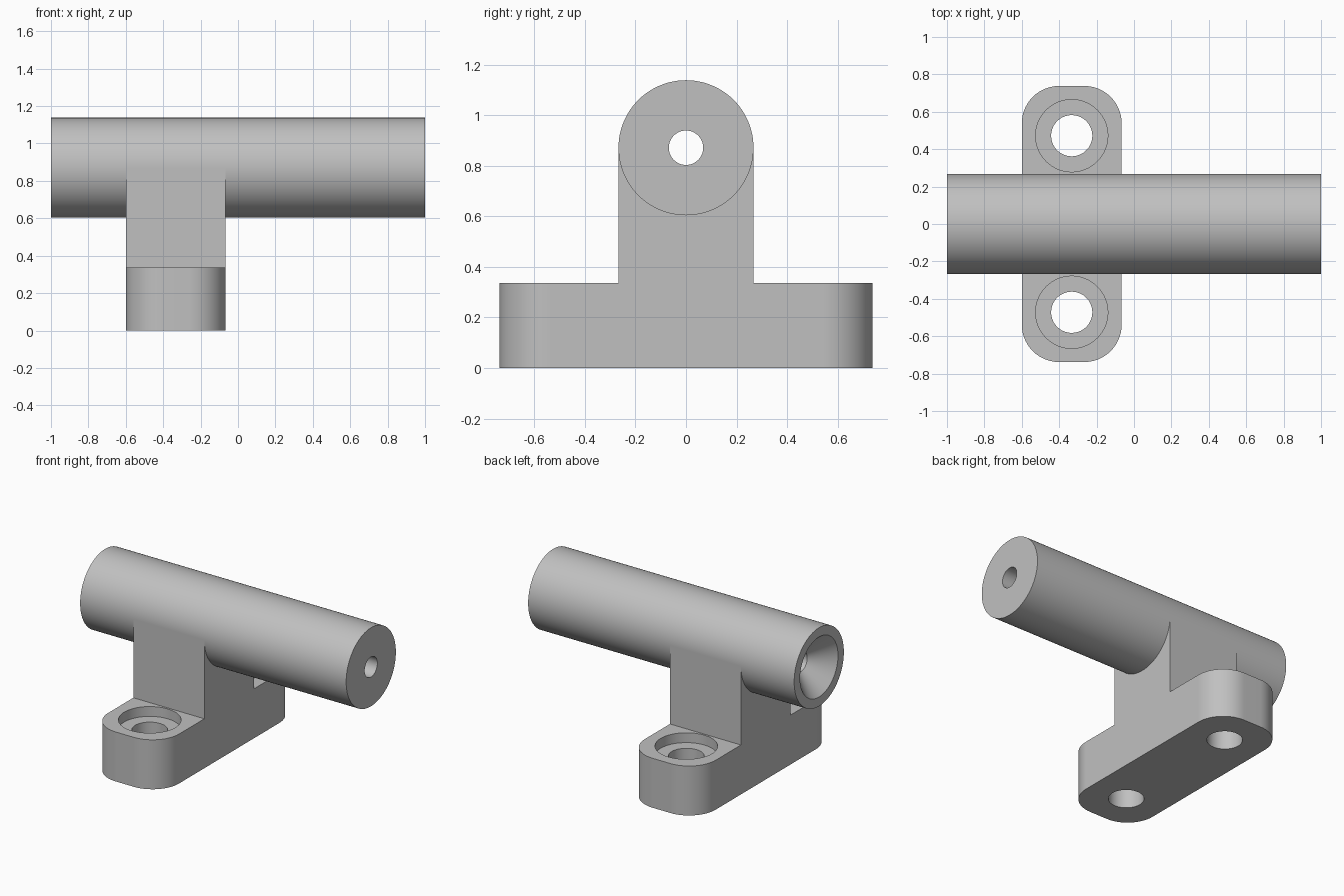
import bpy, bmesh, math
from mathutils import Matrix, Vector

cube = bpy.data.objects.get("Cube")
if cube:
    bpy.data.objects.remove(cube, do_unlink=True)

# Shared dimensions
BAR_R, BAR_Z, BORE_R = 0.267, 0.871, 0.068
MOUNT_X, MOUNT_W = -0.333, 0.534
BASE_Y, BASE_H, CORNER = 0.738, 0.336, 0.2
BOLT_Y, BOLT_R, HEAD_R, HEAD_DEPTH = 0.472, 0.11, 0.193, 0.067

grey = bpy.data.materials.new("light grey")
grey.use_nodes = True
colour = (0.53, 0.53, 0.53, 1)
grey.diffuse_color = colour
grey.node_tree.nodes["Principled BSDF"].inputs["Base Color"].default_value = colour


def make_object(name, bm):
    bmesh.ops.remove_doubles(bm, verts=bm.verts, dist=1e-5)
    bmesh.ops.recalc_face_normals(bm, faces=bm.faces)
    mesh = bpy.data.meshes.new(name)
    bm.to_mesh(mesh)
    bm.free()
    mesh.materials.append(grey)
    obj = bpy.data.objects.new(name, mesh)
    bpy.context.collection.objects.link(obj)
    return obj


def lathe(name, profile, closed):
    """Revolve (height, radius) points about the z axis."""
    bm = bmesh.new()
    verts = [bm.verts.new((r, 0, h)) for h, r in profile]
    edges = [bm.edges.new(pair) for pair in zip(verts, verts[1:])]
    if closed:
        edges.append(bm.edges.new((verts[-1], verts[0])))
    bmesh.ops.spin(bm, geom=verts + edges, cent=(0, 0, 0), axis=(0, 0, 1),
                   angle=math.tau, steps=96)
    return make_object(name, bm)


def activate(obj):
    bpy.ops.object.select_all(action='DESELECT')
    obj.select_set(True)
    bpy.context.view_layer.objects.active = obj


def finish(obj):
    activate(obj)
    bpy.ops.object.shade_smooth_by_angle(angle=math.radians(30))
    weighted = obj.modifiers.new("flat_faces", 'WEIGHTED_NORMAL')
    weighted.keep_sharp = True


# Round bar with a through bore, countersunk at the -x end
sink_r = 0.204
bar = lathe("round_bar", [(-1, sink_r), (-1, BAR_R), (1, BAR_R), (1, BORE_R),
                          (-1 + sink_r - BORE_R, BORE_R)], closed=True)
bar.data.transform(Matrix.Translation((0, 0, BAR_Z)) @ Matrix.Rotation(math.pi / 2, 4, 'Y'))
finish(bar)

# Mount: inverted T profile with a saddle hidden in the bar wall
half = [(BASE_Y, 0), (BASE_Y, BASE_H), (BAR_R, BASE_H), (BAR_R, BAR_Z)]
saddle = [(0.2 * math.cos(a), BAR_Z - 0.2 * math.sin(a))
          for a in (math.pi * i / 16 for i in range(17))]
outline = half + saddle + [(-y, z) for y, z in reversed(half)]
bm = bmesh.new()
left = MOUNT_X - MOUNT_W / 2
face = bm.faces.new([bm.verts.new((left, y, z)) for y, z in outline])
side = bmesh.ops.extrude_face_region(bm, geom=[face])["geom"]
bmesh.ops.translate(bm, verts=[g for g in side if isinstance(g, bmesh.types.BMVert)],
                    vec=Vector((MOUNT_W, 0, 0)))

# Round the upright corners at both ends of the foot
corners = [e for e in bm.edges
           if all(abs(v.co.y) > BASE_Y - 0.01 for v in e.verts)
           and abs(e.verts[0].co.z - e.verts[1].co.z) > 0.1]
bmesh.ops.bevel(bm, geom=corners, offset=CORNER, segments=14, profile=0.5,
                affect='EDGES')
mount = make_object("mount", bm)

# Counterbored bolt holes
for sign in (-1, 1):
    seat = BASE_H - HEAD_DEPTH
    cutter = lathe("bolt_hole_cutter",
                   [(-0.1, 0), (-0.1, BOLT_R), (seat, BOLT_R), (seat, HEAD_R),
                    (0.5, HEAD_R), (0.5, 0)], closed=False)
    cutter.data.transform(Matrix.Translation((MOUNT_X, sign * BOLT_Y, 0)))
    cutter.hide_render = True
    cut = mount.modifiers.new("bolt_hole", 'BOOLEAN')
    cut.operation = 'DIFFERENCE'
    cut.solver = 'EXACT'
    cut.object = cutter
    activate(mount)
    bpy.ops.object.modifier_apply(modifier=cut.name)
    bpy.data.objects.remove(cutter, do_unlink=True)
finish(mount)
